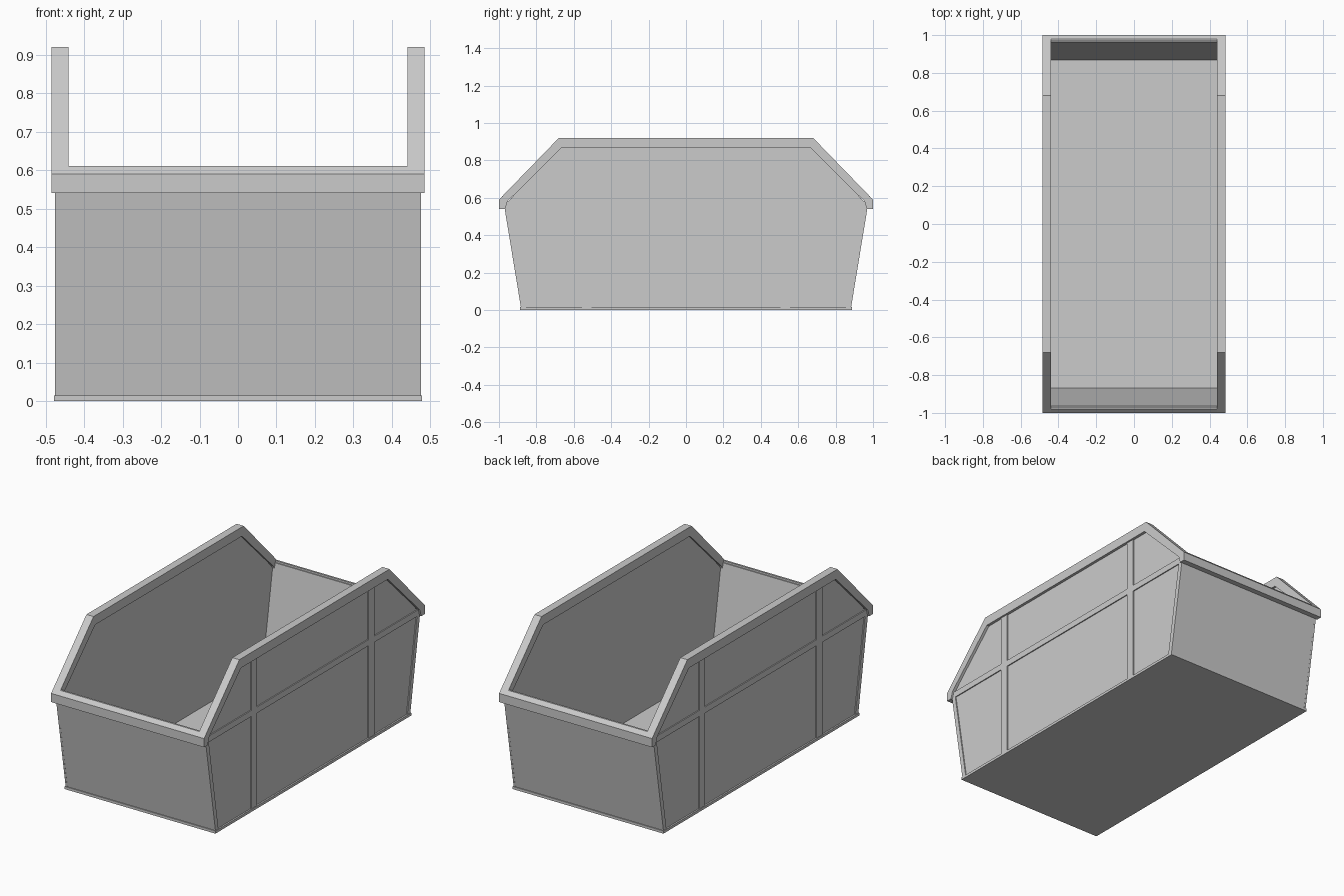
import bpy, bmesh

if "Cube" in bpy.data.objects:
    bpy.data.objects.remove(bpy.data.objects["Cube"])

def prism(name, pts, x0, x1):
    """Extrude a (y, z) outline from x0 to x1."""
    bm = bmesh.new()
    face = bm.faces.new([bm.verts.new((x0, y, z)) for y, z in pts])
    ext = bmesh.ops.extrude_face_region(bm, geom=[face])
    verts = [g for g in ext["geom"] if isinstance(g, bmesh.types.BMVert)]
    bmesh.ops.translate(bm, verts=verts, vec=(x1 - x0, 0, 0))
    bmesh.ops.recalc_face_normals(bm, faces=bm.faces[:])
    me = bpy.data.meshes.new(name)
    bm.to_mesh(me)
    bm.free()
    ob = bpy.data.objects.new(name, me)
    bpy.context.collection.objects.link(ob)
    return ob

def mirror(ob, x=False, y=False):
    m = ob.modifiers.new("mirror", "MIRROR")
    m.use_axis = (x, y, False)
    m.use_mirror_merge = False
    return ob

def sym(half):
    """Complete an outline by mirroring it across y = 0."""
    return half + [(-y, z) for y, z in reversed(half)]

def box(y0, y1, z0, z1):
    return [(y0, z0), (y1, z0), (y1, z1), (y0, z1)]

WALL_IN, WALL_OUT, RIB_OUT = 0.452, 0.469, 0.475

# Floor slab
prism("floor", box(-0.887, 0.887, 0, 0.015), -0.478, 0.478)

# Side walls
mirror(prism("side_wall", sym([(0.88, 0.005), (0.968, 0.56), (0.675, 0.89)]),
             WALL_IN, WALL_OUT), x=True)

# Sloping end walls
mirror(prism("end_wall", [(0.88, 0.005), (0.97, 0.545), (0.978, 0.6),
                          (0.964, 0.6), (0.866, 0.005)],
             -WALL_OUT, WALL_OUT), y=True)

# Side rims following the raised outline
mirror(prism("side_rim", sym([(0.967, 0.54), (1, 0.54), (1, 0.59), (0.68, 0.92)])
             [:4] + [(-0.68, 0.92), (-1, 0.59), (-1, 0.54), (-0.967, 0.54),
                     (-0.955, 0.58), (-0.665, 0.867), (0.665, 0.867), (0.955, 0.58)],
             0.44, 0.485), x=True)

# End rims
mirror(prism("end_rim", [(0.969, 0.54), (1, 0.54), (1, 0.59), (0.98, 0.611), (0.969, 0.611)],
             -0.44, 0.44), y=True)

# Ribs on the outside of the side walls
mirror(prism("horizontal_rib", box(-0.966, 0.966, 0.545, 0.58), WALL_OUT - 0.004, RIB_OUT), x=True)
for part, z0, z1 in (("lower", 0.01, 0.545), ("upper", 0.58, 0.875)):
    mirror(prism(part + "_vertical_rib", box(0.505, 0.557, z0, z1),
                 WALL_OUT - 0.004, RIB_OUT), x=True, y=True)
mirror(prism("corner_rib", [(0.855, 0.01), (0.882, 0.01), (0.97, 0.545), (0.943, 0.545)],
             WALL_OUT - 0.004, RIB_OUT), x=True, y=True)
